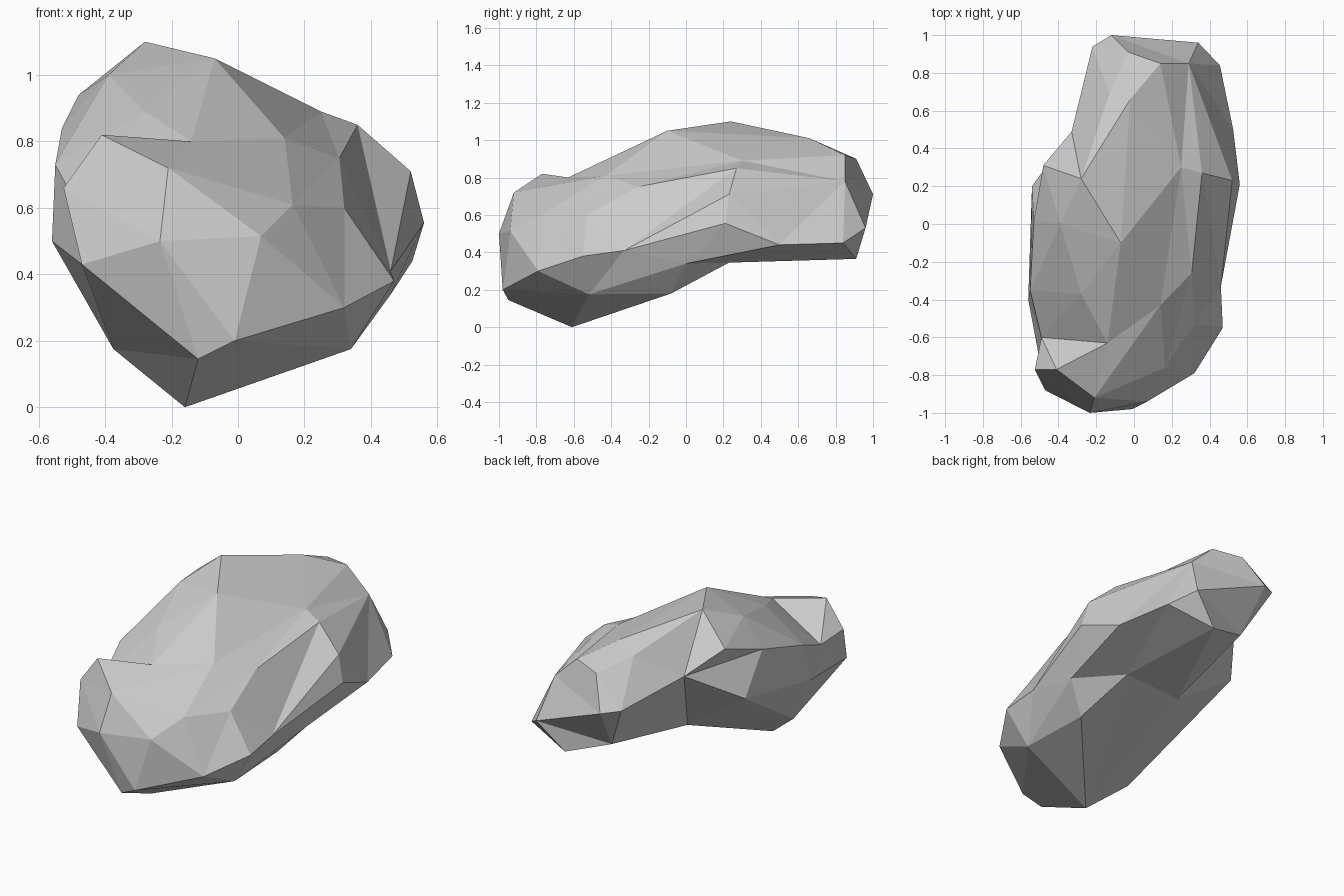
import bpy, bmesh
from mathutils import Vector

if "Cube" in bpy.data.objects:
    bpy.data.objects.remove(bpy.data.objects["Cube"])

# corner points of the boulder, grouped by region
crown = [(-.28, .24, 1.10), (-.07, -.10, 1.05), (-.02, .66, 1.01), (.25, .30, .89),
         (-.39, 0, 1.0), (-.28, -.37, .89), (.14, -.43, .81), (-.14, -.63, .80),
         (-.41, -.77, .82), (-.13, .69, .95), (-.48, .31, .94)]
right_side = [(.36, .27, .85), (.52, .23, .71), (.46, -.33, .41), (.305, -.26, .75),
              (.56, .21, .555), (.32, -.53, .60), (.47, -.55, .38)]
front = [(.165, -.76, .61), (-.21, -.92, .72), (-.235, -1.0, .50), (.07, -.94, .515),
         (.32, -.79, .30), (-.01, -.98, .20), (-.12, -.95, .145)]
left_side = [(-.525, -.77, .66), (-.47, -.88, .43), (-.49, -.60, .62), (-.56, -.40, .50),
             (-.54, .20, .61), (-.53, .02, .84), (-.33, .49, .80), (-.55, -.35, .73)]
underside = [(-.16, -.61, 0), (.34, -.52, .175), (-.375, -.50, .175), (-.15, .20, .345),
             (.46, 0, .34), (.18, .91, .365), (-.08, .83, .45), (.24, .23, .345),
             (.32, -.08, .18)]
back = [(-.22, .94, .73), (.14, .85, .92), (-.12, 1.0, .71), (.34, .96, .53),
        (.29, .85, .78), (.455, .84, .45), (.525, .50, .44), (-.03, .91, .90)]


def on_ball(p):
    """Project a corner onto a unit ball around the leaning core of the rock."""
    x, y, z = p
    return Vector(((x - .12 * y) / .5, y, (z - .6 - .13 * y) / .42)).normalized()


def crease(p, q):
    """Turn the edge crossing p-q so that the fold runs from p to q."""
    ends = {corner[p], corner[q]}
    for e in bm.edges:
        tips = {v for f in e.link_faces for v in f.verts} - set(e.verts)
        if tips == ends:
            bmesh.utils.edge_rotate(e, True)
            return


# wrap the corners on the ball, then move them out to the real surface (keeps hollows)
points = crown + right_side + front + left_side + underside + back
bm = bmesh.new()
corner = {p: bm.verts.new(on_ball(p)) for p in points}
bmesh.ops.convex_hull(bm, input=list(corner.values()), use_existing_faces=False)
bmesh.ops.recalc_face_normals(bm, faces=bm.faces[:])
for p, v in corner.items():
    v.co = p

# gash on the right side
rim = right_side[2]
for p in (right_side[5], right_side[1], right_side[3], right_side[0]):
    crease(p, rim)

# notch behind the front left bump
notch = left_side[2]
crease(crown[8], notch)
crease(crown[5], left_side[7])
crease(crown[5], notch)
crease(crown[7], notch)

# hollow on the back left
hollow = left_side[6]
for p in (crown[0], underside[6], underside[3]):
    crease(p, hollow)

mesh = bpy.data.meshes.new("boulder")
bm.to_mesh(mesh)
bm.free()
rock = bpy.data.objects.new("boulder", mesh)
bpy.context.collection.objects.link(rock)
